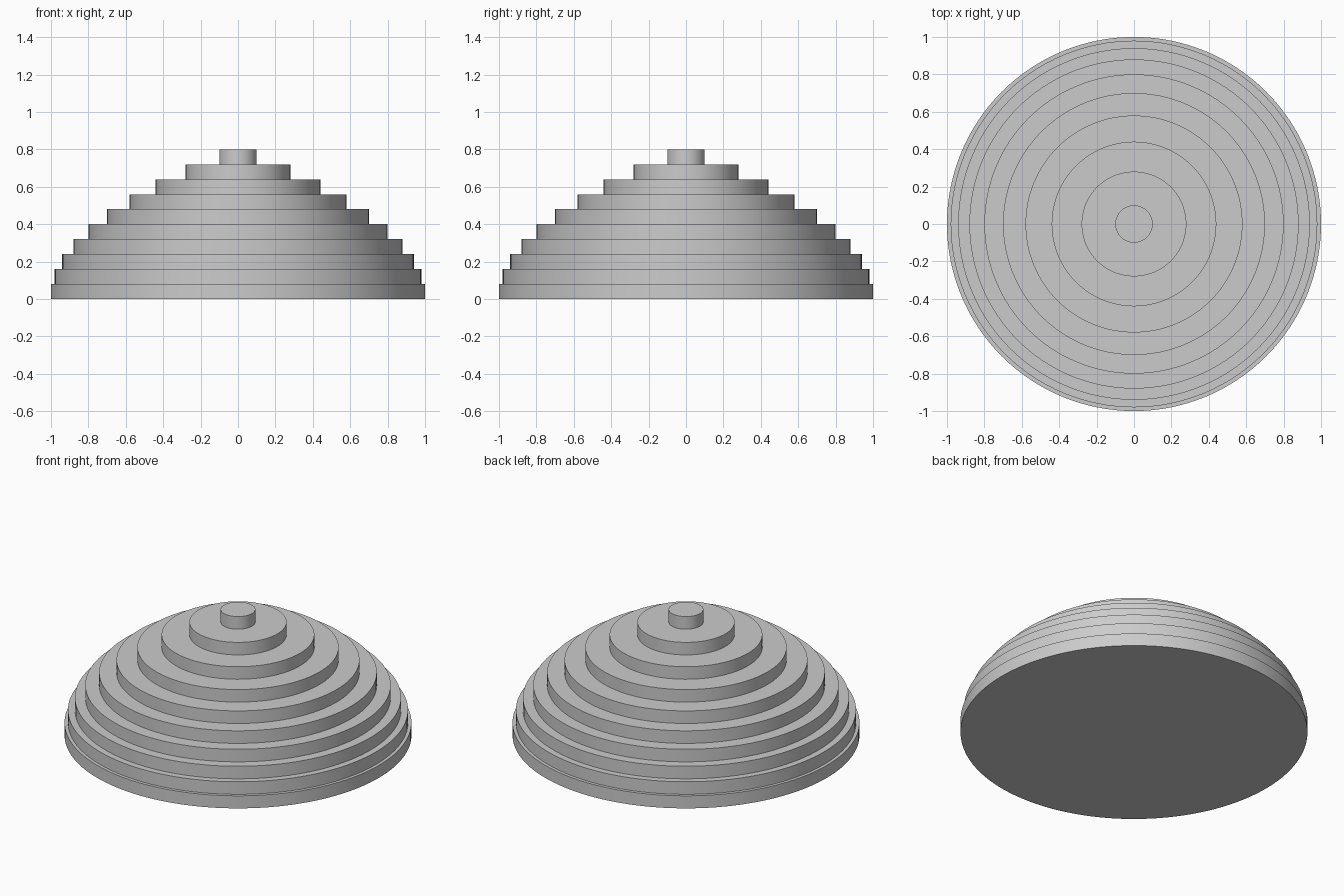
import bpy
import math

default_cube = bpy.data.objects.get("Cube")
if default_cube:
    bpy.data.objects.remove(default_cube, do_unlink=True)

TIERS = 10
HEIGHT = 0.08

# Single plain grey
grey = bpy.data.materials.new("light_grey")
grey.use_nodes = True
colour = (0.6, 0.6, 0.6, 1)
grey.diffuse_color = colour
grey.node_tree.nodes["Principled BSDF"].inputs["Base Color"].default_value = colour


def add_tier(index):
    """One round disc; each step inwards is wider than the one below."""
    radius = 1 - 0.01 * index * (index + 1)
    bpy.ops.mesh.primitive_cylinder_add(
        vertices=128, radius=radius, depth=HEIGHT,
        location=(0, 0, HEIGHT * (index + 0.5)))
    tier = bpy.context.object
    tier.name = f"dome_tier_{index + 1}"
    tier.data.materials.append(grey)
    bpy.ops.object.shade_smooth_by_angle(angle=math.radians(30))


# Stepped dome, from the base disc up to the small top knob
for i in range(TIERS):
    add_tier(i)
bpy.context.object.name = "top_knob"
